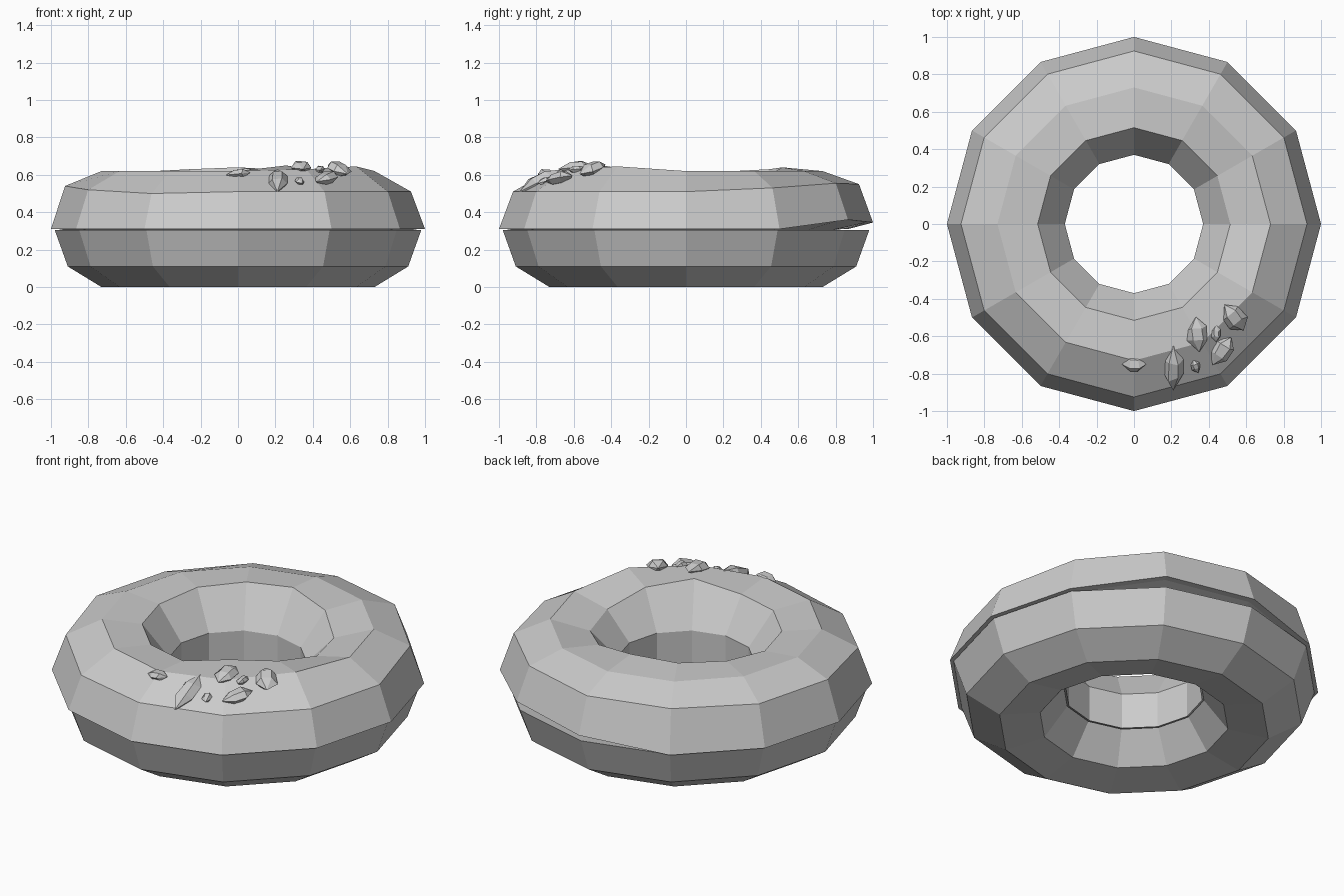
import bpy, bmesh, random
from math import sin, cos, pi
from mathutils import Vector, Matrix

random.seed(4)
SIDES = 12

cube = bpy.data.objects.get("Cube")
if cube:
    bpy.data.objects.remove(cube, do_unlink=True)

# One shared plain grey
grey = bpy.data.materials.new("plain_grey")
grey.use_nodes = True
colour = (0.6, 0.6, 0.6, 1)
grey.diffuse_color = colour
bsdf = next(n for n in grey.node_tree.nodes if n.type == "BSDF_PRINCIPLED")
bsdf.inputs["Base Color"].default_value = colour


def finish(name, bm):
    bmesh.ops.recalc_face_normals(bm, faces=bm.faces)
    mesh = bpy.data.meshes.new(name)
    bm.to_mesh(mesh)
    bm.free()
    mesh.materials.append(grey)
    obj = bpy.data.objects.new(name, mesh)
    bpy.context.collection.objects.link(obj)
    return obj


def ring_body(name, profile):
    """Sweep a closed (radius, height) profile; a height may vary per corner."""
    bm = bmesh.new()
    loops = []
    for i in range(SIDES):
        a = 2 * pi * i / SIDES
        loops.append([bm.verts.new((r * cos(a), r * sin(a), z[i] if isinstance(z, list) else z))
                      for r, z in profile])
    n = len(profile)
    for i in range(SIDES):
        here, after = loops[i], loops[(i + 1) % SIDES]
        for j in range(n):
            k = (j + 1) % n
            bm.faces.new((here[j], after[j], after[k], here[k]))
    return finish(name, bm)


def uneven(base, **changes):
    """Heights around the ring, raised or lowered at corners named a<degrees>."""
    heights = [base] * SIDES
    for key, value in changes.items():
        heights[int(key[1:]) // 30] = value
    return heights


# Lower dough
ring_body("dough", [(0.38, 0.2), (0.51, 0.035), (0.73, 0), (0.91, 0.11), (0.98, 0.305)])

# Upper glaze, slightly wider, with its rim lifted at the back
rim = uneven(0.31, a60=0.36, a90=0.345)
shoulder = uneven(0.51, a30=0.53, a60=0.555, a90=0.55, a120=0.55,
                  a150=0.54, a180=0.54, a210=0.52, a240=0.5)
crown = uneven(0.62, a330=0.645, a300=0.63)
inner = uneven(0.6, a0=0.57, a30=0.56, a90=0.64, a120=0.63, a150=0.62,
               a300=0.65, a330=0.62)
ring_body("glaze", [(1, rim), (0.925, shoulder), (0.73, crown), (0.515, inner),
                    (0.37, 0.41), (0.37, 0.2), (0.39, 0.21), (0.96, rim)])


# Sugar chunks: faceted shards laid along a direction
def shard(name, centre, along, length, width, thick):
    bm = bmesh.new()
    ends = [bm.verts.new((0, 0, s * length / 2)) for s in (-1, 1)]
    rings = []
    for s in (-1, 1):
        ring = []
        for i in range(6):
            a = 2 * pi * i / 6
            grow = random.uniform(0.85, 1.1)
            ring.append(bm.verts.new((grow * width / 2 * cos(a), grow * thick / 2 * sin(a),
                                      s * length * random.uniform(0.12, 0.25))))
        rings.append(ring)
    for i in range(6):
        j = (i + 1) % 6
        bm.faces.new((rings[0][i], rings[0][j], rings[1][j], rings[1][i]))
        for end, ring in zip(ends, rings):
            bm.faces.new((end, ring[i], ring[j]))
    z = Vector(along).normalized()
    x = z.cross(Vector((0, 0, 1))).normalized()
    y = z.cross(x)
    turn = Matrix((x, y, z)).transposed().to_4x4()
    bm.transform(Matrix.Translation(centre) @ turn)
    finish(name, bm)


shards = [
    ((0, -0.75, 0.605), (1, 0, 0.1), 0.13, 0.09, 0.05),
    ((0.21, -0.77, 0.57), (0, 1, 0.5), 0.27, 0.1, 0.08),
    ((0.34, -0.59, 0.64), (-0.1, 1, 0.1), 0.19, 0.11, 0.07),
    ((0.44, -0.585, 0.63), (0, 1, 0.1), 0.09, 0.05, 0.04),
    ((0.33, -0.76, 0.565), (-0.4, 1, 0.3), 0.08, 0.05, 0.04),
    ((0.47, -0.68, 0.58), (0.6, 0.9, 0.2), 0.18, 0.11, 0.07),
    ((0.535, -0.5, 0.63), (0.6, -0.8, -0.3), 0.18, 0.11, 0.07),
]
for number, spec in enumerate(shards, 1):
    shard(f"sugar_chunk_{number}", *spec)
